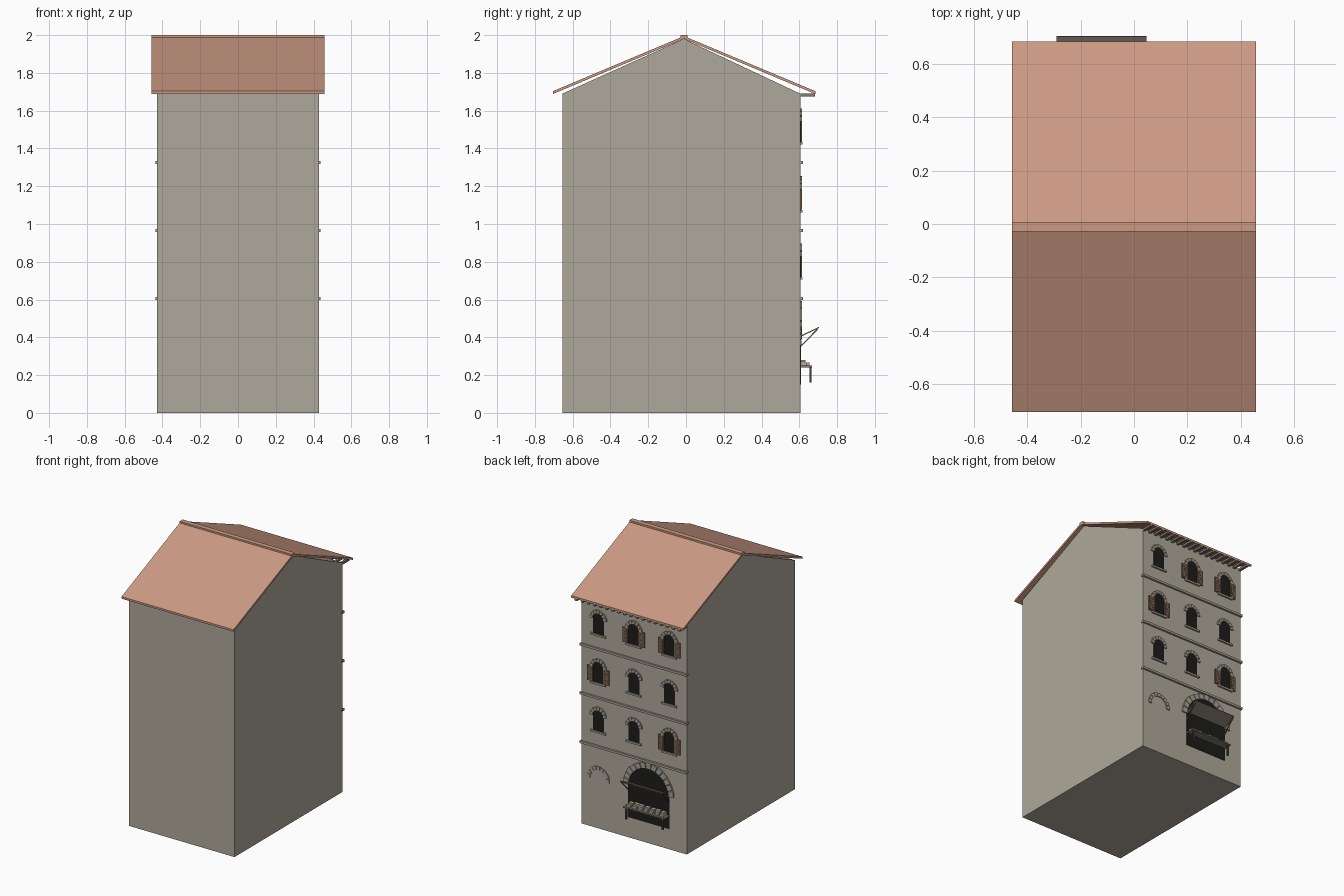
import bpy, bmesh, math, random

if "Cube" in bpy.data.objects:
    bpy.data.objects.remove(bpy.data.objects["Cube"])
random.seed(4)


def material(name, r, g, b):
    m = bpy.data.materials.new(name)
    m.diffuse_color = (r, g, b, 1)
    m.use_nodes = True
    m.node_tree.nodes["Principled BSDF"].inputs["Base Color"].default_value = m.diffuse_color
    return m


WALL = material("plaster", 0.43, 0.395, 0.325)
STONE = material("stone", 0.39, 0.36, 0.30)
ROOF = material("terracotta", 0.60, 0.32, 0.23)
DARK = material("dark_opening", 0.012, 0.012, 0.011)
SHUTTER = material("shutter_brown", 0.19, 0.115, 0.078)
WOOD = material("grey_wood", 0.22, 0.195, 0.16)
DARKWOOD = material("dark_wood", 0.07, 0.055, 0.042)
GOODS = material("goods_tan", 0.45, 0.40, 0.32)


def prism(name, polys, lo, hi, mat, axis="y"):
    """Extrude 2D outlines: (x, z) along y, or (y, z) along x."""
    bm = bmesh.new()
    for poly in polys:
        rings = []
        for d in (lo, hi):
            rings.append([bm.verts.new((a, d, b) if axis == "y" else (d, a, b))
                          for a, b in poly])
        n = len(poly)
        bm.faces.new(rings[0])
        bm.faces.new(rings[1][::-1])
        for i in range(n):
            j = (i + 1) % n
            bm.faces.new((rings[0][i], rings[1][i], rings[1][j], rings[0][j]))
    bmesh.ops.recalc_face_normals(bm, faces=bm.faces)
    me = bpy.data.meshes.new(name)
    bm.to_mesh(me)
    bm.free()
    me.materials.append(mat)
    ob = bpy.data.objects.new(name, me)
    bpy.context.collection.objects.link(ob)
    return ob


def rect(a0, a1, b0, b1):
    return [(a0, b0), (a1, b0), (a1, b1), (a0, b1)]


def bar(p, q, t):
    """Outline of a strip of thickness t from p to q."""
    dx, dz = q[0] - p[0], q[1] - p[1]
    l = math.hypot(dx, dz)
    nx, nz = -dz / l * t / 2, dx / l * t / 2
    return [(p[0] + nx, p[1] + nz), (q[0] + nx, q[1] + nz),
            (q[0] - nx, q[1] - nz), (p[0] - nx, p[1] - nz)]


def polar(cx, cz, r, a):
    return (cx + r * math.cos(a), cz + r * math.sin(a))


def arched(cx, z0, spring, r, seg=16):
    """Outline of a round-headed opening."""
    return [(cx - r, z0), (cx + r, z0)] + [
        polar(cx, spring, r, math.pi * i / seg) for i in range(seg + 1)]


def arch_stones(name, cx, cz, r0, r1, count, depth, a0=0.0, a1=math.pi, gap=0.06):
    """Ring of separate wedge stones."""
    polys = []
    step = (a1 - a0) / count
    for i in range(count):
        s, e = a0 + step * (i + gap), a0 + step * (i + 1 - gap)
        ro = r1 - (r1 - r0) * 0.15 * random.random()
        m = (s + e) / 2
        polys.append([polar(cx, cz, r0, s), polar(cx, cz, ro, s), polar(cx, cz, ro, m),
                      polar(cx, cz, ro, e), polar(cx, cz, r0, e), polar(cx, cz, r0, m)])
    prism(name, polys, Y - 0.003, Y + depth, STONE)


Y = 0.605        # facade plane
RIDGE = -0.011

# House body with gables
prism("house_body", [[(-0.655, 0), (Y, 0), (Y, 1.69), (RIDGE, 1.98), (-0.655, 1.69)]],
      -0.43, 0.43, WALL, "x")

# Roof slopes, eave edges and ridge cap
for name, ye in (("front_roof_slope", -0.705), ("back_roof_slope", 0.685)):
    prism(name, [[(RIDGE, 1.995), (ye, 1.703), (ye, 1.688), (RIDGE, 1.98)]],
          -0.457, 0.457, ROOF, "x")
prism("ridge_cap", [rect(-0.028, 0.008, 1.982, 2.0)], -0.457, 0.457, ROOF, "x")

# Eave brackets
xs = [-0.42 + 0.84 * i / 17 for i in range(18)]
prism("eave_brackets", [rect(x - 0.009, x + 0.009, 1.674, 1.69) for x in xs],
      Y - 0.01, 0.684, WOOD)

# String courses between floors
prism("string_courses", [rect(-0.436, 0.436, z - 0.008, z + 0.008)
                         for z in (0.605, 0.965, 1.325)], Y - 0.01, Y + 0.014, STONE)

# Windows: (column, floor) pairs in SHUTTERED carry open shutters
COLUMNS = (0.29, 0.0, -0.29)
FLOORS = (0.705, 1.062, 1.42)
SHUTTERED = {(2, 0), (0, 1), (1, 2), (2, 2)}
for f, z in enumerate(FLOORS):
    for c, x in enumerate(COLUMNS):
        tag = f"_{f}_{c}"
        prism("window_opening" + tag, [arched(x, z + 0.012, z + 0.122, 0.045)],
              Y - 0.004, Y + 0.003, DARK)
        arch_stones("window_arch" + tag, x, z + 0.122, 0.045, 0.07, 7, 0.009)
        prism("window_sill" + tag, [rect(x - 0.062, x + 0.062, z, z + 0.013)],
              Y - 0.004, Y + 0.012, STONE)
        if (c, f) in SHUTTERED:
            for s in (-1, 1):
                a, b = sorted((x + s * 0.043, x + s * 0.09))
                prism("shutter" + tag, [rect(a, b, z + 0.014, z + 0.124)],
                      Y - 0.002, Y + 0.008, SHUTTER)
                # Raised slats
                prism("shutter_slats" + tag,
                      [rect(a + 0.007, b - 0.007, z + 0.024 + k * 0.016, z + 0.032 + k * 0.016)
                       for k in range(6)], Y + 0.007, Y + 0.0095, SHUTTER)

# Small blind arch on the ground floor
arch_stones("blind_arch", 0.29, 0.365, 0.065, 0.093, 9, 0.007, -0.1, math.pi + 0.1)

# Shop opening
SX, SR = -0.122, 0.168
prism("shop_opening", [arched(SX, 0.15, 0.39, SR, 24)], Y - 0.004, Y + 0.003, DARK)
arch_stones("shop_arch", SX, 0.39, SR - 0.004, 0.208, 13, 0.010)

# Raised shop flap with props
prism("shop_flap", [bar((Y, 0.405), (0.704, 0.452), 0.006)], SX - SR, SX + SR, WOOD, "x")
for x in (SX - SR + 0.004, SX + SR - 0.004):
    prism("flap_prop", [bar((Y, 0.35), (0.699, 0.446), 0.006)], x - 0.004, x + 0.004,
          SHUTTER, "x")

# Sales table
prism("table_top", [rect(Y, 0.667, 0.241, 0.25)], SX - SR, SX + SR, WOOD, "x")
prism("table_legs", [rect(x - 0.006, x + 0.006, 0.16, 0.243)
                     for x in (SX - SR + 0.02, SX + SR - 0.02)], 0.653, 0.664, DARKWOOD)

# Goods in two rows on the table
for row, (y0, y1, top) in enumerate(((Y + 0.004, 0.632, 0.279), (0.635, 0.653, 0.268))):
    boxes = []
    for i in range(7):
        x = SX - 0.135 + i * 0.045 + random.uniform(-0.004, 0.004)
        boxes.append(rect(x - 0.017, x + 0.017, 0.25, top - random.uniform(0, 0.006)))
    prism(f"goods_row_{row}", boxes, y0, y1, GOODS)
